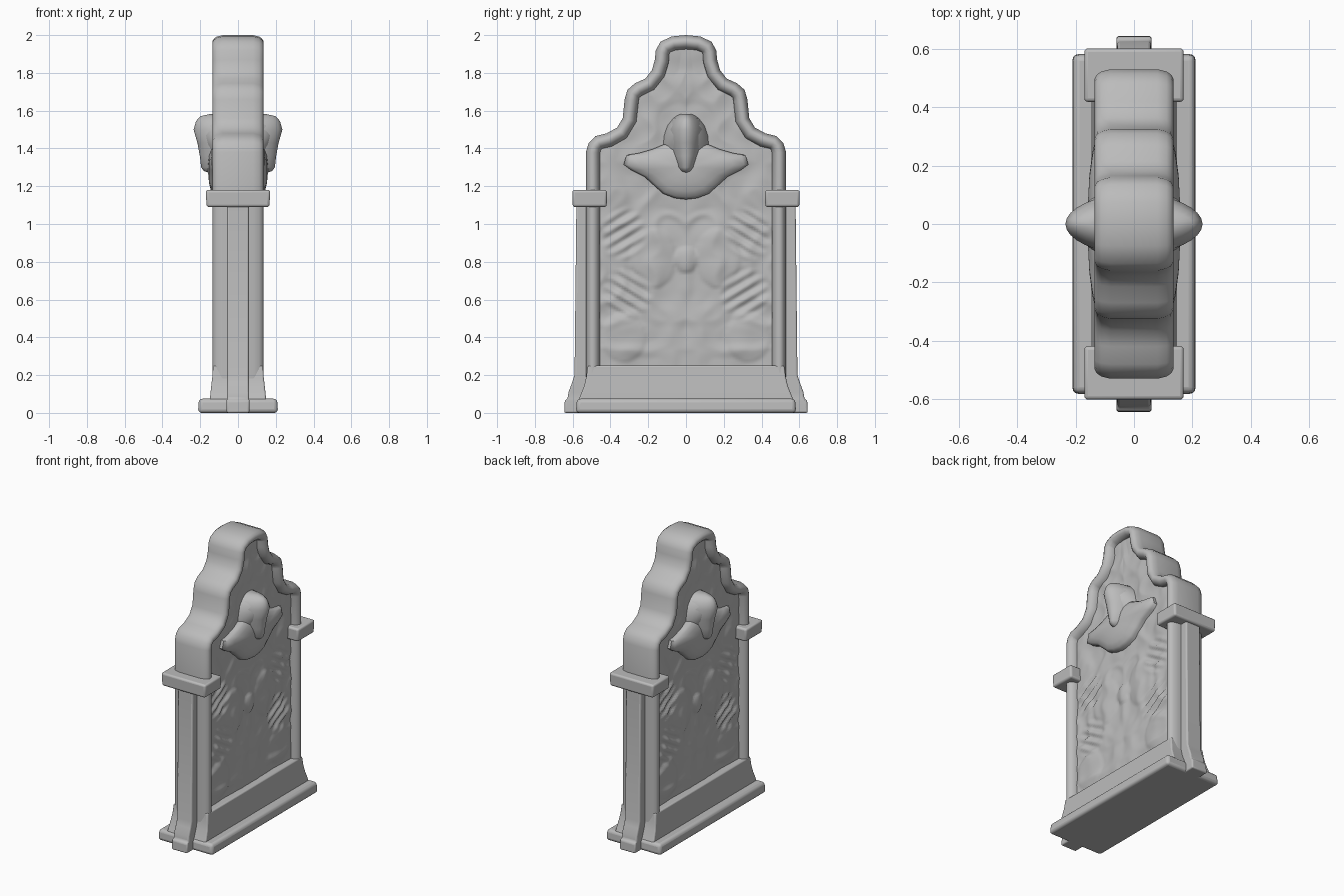
import bpy, bmesh, math
from mathutils import Vector, noise

cube = bpy.data.objects.get("Cube")
if cube:
    bpy.data.objects.remove(cube)

stone = bpy.data.materials.new("grey stone")
stone.use_nodes = True
GREY = (0.5, 0.5, 0.5, 1)
stone.diffuse_color = GREY
stone.node_tree.nodes["Principled BSDF"].inputs["Base Color"].default_value = GREY


def finish(name, bm, bevel=0, mirror="", angle=40, recalc=True):
    if recalc:
        bmesh.ops.recalc_face_normals(bm, faces=bm.faces)
    mesh = bpy.data.meshes.new(name)
    bm.to_mesh(mesh)
    bm.free()
    mesh.materials.append(stone)
    ob = bpy.data.objects.new(name, mesh)
    bpy.context.collection.objects.link(ob)
    if bevel:
        mod = ob.modifiers.new("soft edges", "BEVEL")
        mod.width, mod.segments, mod.limit_method = bevel, 3, "ANGLE"
    if mirror:
        mod = ob.modifiers.new("mirror", "MIRROR")
        mod.use_axis = ["X" in mirror, "Y" in mirror, False]
        mod.use_mirror_merge = False
    bpy.ops.object.select_all(action="DESELECT")
    ob.select_set(True)
    bpy.context.view_layer.objects.active = ob
    bpy.ops.object.shade_smooth_by_angle(angle=math.radians(angle))


def skin(bm, rings):
    """Join closed rings of points into one capped solid."""
    loops = [[bm.verts.new(p) for p in ring] for ring in rings]
    for a, b in zip(loops, loops[1:]):
        n = len(a)
        for i in range(n):
            j = (i + 1) % n
            bm.faces.new((a[i], a[j], b[j], b[i]))
    bm.faces.new(loops[0])
    bm.faces.new(loops[-1])


def stack(name, levels, bevel, mirror="", y=0):
    """Rectangles of half size (hx, hy) joined at heights z."""
    bm = bmesh.new()
    skin(bm, [[(sx * hx, y + sy * hy, z) for sx, sy in ((-1, -1), (1, -1), (1, 1), (-1, 1))]
              for z, hx, hy in levels])
    finish(name, bm, bevel, mirror)


# Base
stack("base_slab", [(0, .212, .583), (.075, .207, .578)], .02)
stack("plinth", [(.05, .15, .575), (.09, .147, .56), (.14, .142, .54),
                 (.19, .136, .528), (.25, .132, .52)], .008)
stack("end_pilasters", [(0, .06, .645), (.065, .06, .642), (.075, .058, .627), (.11, .058, .622),
                        (.16, .057, .603), (.2, .057, .59), (1.12, .057, .58)], .01)
stack("pilaster_caps", [(1.09, .166, .09), (1.18, .171, .092)], .013, "Y", .51)

# Curved stepped frame
half = [(.53, .15), (.53, 1.12), (.53, 1.38), (.515, 1.43), (.48, 1.465), (.42, 1.48), (.365, 1.51),
        (.335, 1.56), (.325, 1.66), (.31, 1.71), (.27, 1.745), (.215, 1.77), (.18, 1.815),
        (.165, 1.87), (.16, 1.92), (.135, 1.965), (.075, 1.993)]
path = [Vector(p) for p in half + [(0, 2)] + [(-y, z) for y, z in reversed(half)]]
side = [(.008, .112), (.018, .127), (.032, .135), (.05, .131), (.065, .117), (.074, .095), (.076, .05)]
section = [(0, -.08), (0, .08)] + side + [(d, -x) for d, x in reversed(side)]


def inward(i):
    t = (path[min(i + 1, len(path) - 1)] - path[max(i - 1, 0)]).normalized()
    return Vector((-t.y, t.x))


bm = bmesh.new()
rings = []
for i, p in enumerate(path):
    n = inward(i)
    rings.append([(x, (p + n * d).x, (p + n * d).y) for d, x in section])
skin(bm, rings)
finish("stepped_frame", bm, angle=50)

# Carved panel on both faces
inner = [path[i] + inward(i) * .045 for i in range(len(half) + 1)]


def half_width(z):
    for a, b in zip(inner, inner[1:]):
        if a.y <= z <= b.y:
            return a.x + (b.x - a.x) * (z - a.y) / (b.y - a.y)
    return inner[0].x


def bump(y, z, cy, cz, ry, rz):
    d = math.hypot((y - cy) / ry, (z - cz) / rz)
    return math.sqrt(max(0, 1 - d * d))


def relief(y, z):
    y = abs(y)
    rough = noise.noise(Vector((y * 9, z * 9, 4)))
    ridge = abs(noise.noise(Vector((y * 6, z * 6, 1))))
    h = .008 * rough + .02 * max(0, .35 - ridge)
    # Medallions, centre boss and corner lobes
    h += .014 * bump(y, z, .17, .82, .12, .16) + .016 * bump(y, z, 0, .81, .06, .07)
    h += .014 * bump(y, z, .33, .4, .12, .13)
    # Slanted leaf ribs
    h += .009 * bump(y, z, .33, .95, .12, .14) * math.sin((z + y * .6) * 95)
    h += .009 * bump(y, z, .31, .63, .13, .14) * math.sin((z - y * .6) * 95)
    return .083 + h


bm = bmesh.new()
rows, cols = 150, 72
z0, z1 = .22, inner[-1].y - .002
grid = []
for r in range(rows + 1):
    z = z0 + (z1 - z0) * r / rows
    w = half_width(z)
    grid.append([])
    for c in range(cols + 1):
        y = w * (2 * c / cols - 1)
        grid[-1].append(bm.verts.new((relief(y, z), y, z)))
for a, b in zip(grid, grid[1:]):
    for c in range(cols):
        bm.faces.new((a[c], a[c + 1], b[c + 1], b[c]))
finish("carved_panels", bm, mirror="X", angle=60, recalc=False)

# Winged bust on both faces
wing = [(0, 1.13), (.06, 1.137), (.12, 1.16), (.17, 1.205), (.22, 1.25), (.29, 1.285), (.33, 1.315),
        (.315, 1.365), (.25, 1.375), (.18, 1.395), (.12, 1.42)]
outline = wing + [(-y, z) for y, z in reversed(wing[1:])]
bm = bmesh.new()
skin(bm, [[(x, y * k, 1.3 + (z - 1.3) * k) for y, z in outline]
          for x, k in ((.05, 1), (.11, 1), (.127, .93), (.142, .75), (.153, .5), (.158, .2))])
finish("wings", bm, mirror="X", angle=50)


def head_part(name, back, levels):
    """Pointed half ovals of reach x and half width y, joined at heights z."""
    bm = bmesh.new()
    steps = [math.pi * (i / 16 - .5) for i in range(17)]
    skin(bm, [[(back + (reach - back) * max(0, math.cos(a)) ** 1.35, hy * math.sin(a), z)
               for a in steps] for z, reach, hy in levels])
    finish(name, bm, mirror="X", angle=60)


head_part("face", .06, [(1.27, .15, .02), (1.28, .18, .045), (1.3, .195, .062), (1.36, .202, .083),
                        (1.43, .215, .094), (1.5, .235, .1), (1.545, .222, .08),
                        (1.57, .2, .055), (1.582, .15, .03)])
head_part("hair", .06, [(1.36, .14, .125), (1.42, .18, .126), (1.47, .2, .12), (1.52, .2, .102),
                        (1.56, .185, .07), (1.58, .14, .038)])
